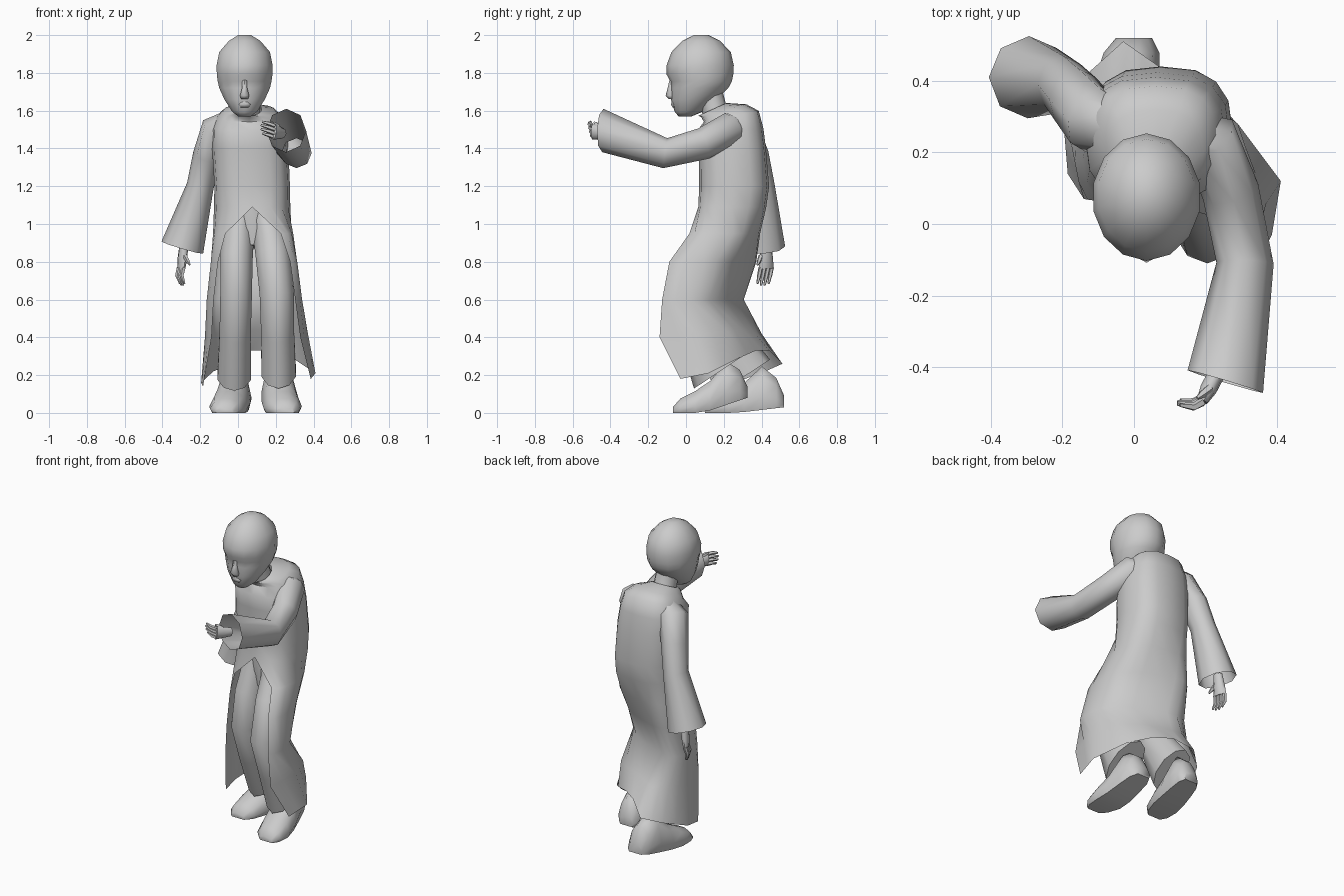
import bpy, bmesh, math
from mathutils import Vector

if "Cube" in bpy.data.objects:
    bpy.data.objects.remove(bpy.data.objects["Cube"], do_unlink=True)

grey = bpy.data.materials.new("plain_grey")
grey.use_nodes = True
grey.diffuse_color = (0.6, 0.6, 0.6, 1)
grey.node_tree.nodes["Principled BSDF"].inputs["Base Color"].default_value = (0.6, 0.6, 0.6, 1)

X, Y, Z = Vector((1, 0, 0)), Vector((0, 1, 0)), Vector((0, 0, 1))


def bend(v, power):
    return math.copysign(abs(v) ** power, v)


def ring(c, u, v, ru, rv, n, power=1.0, gap=None):
    """Points of a rounded section; a gap in degrees opens it around -v."""
    pts = []
    for i in range(n):
        if gap is None:
            a = math.tau * i / n - math.pi / 2
        else:
            g = math.radians(gap)
            a = -math.pi / 2 + g + (math.tau - 2 * g) * i / (n - 1)
        pts.append(c + u * ru * bend(math.cos(a), power) + v * rv * bend(math.sin(a), power))
    return pts


def trace(points):
    """An open section through the points and the middles between them."""
    pts = [Vector(p) for p in points]
    row = [pts[0]]
    for a, b in zip(pts, pts[1:]):
        row += [a.lerp(b, .5), b]
    return row


def skin(name, rings, closed=True, caps=(True, True), angle=60):
    """Join successive rings with quads into one smooth object."""
    bm = bmesh.new()
    rows = [[bm.verts.new(p) for p in r] for r in rings]
    n = len(rows[0])
    for a, b in zip(rows, rows[1:]):
        for i in range(n if closed else n - 1):
            j = (i + 1) % n
            bm.faces.new((a[i], a[j], b[j], b[i]))
    for row, cap in zip((rows[0], rows[-1]), caps):
        if cap:
            bm.faces.new(row)
    bmesh.ops.remove_doubles(bm, verts=bm.verts, dist=0.0005)
    bmesh.ops.recalc_face_normals(bm, faces=bm.faces)
    me = bpy.data.meshes.new(name)
    bm.to_mesh(me)
    bm.free()
    ob = bpy.data.objects.new(name, me)
    bpy.context.collection.objects.link(ob)
    me.materials.append(grey)
    bpy.ops.object.select_all(action="DESELECT")
    ob.select_set(True)
    bpy.context.view_layer.objects.active = ob
    bpy.ops.object.shade_smooth_by_angle(angle=math.radians(angle))


def stack(name, levels, n):
    """Level sections: x, y, z, half width, half depth."""
    skin(name, [ring(Vector((x, y, z)), X, Y, rx, ry, n) for x, y, z, rx, ry in levels])


def tube(name, path, n, ref, caps=(True, True), mouth=None):
    """Sections square to a path: x, y, z, half width, half depth."""
    pts = [Vector(p[:3]) for p in path]
    rings = []
    for i, p in enumerate(path):
        t = (pts[min(i + 1, len(pts) - 1)] - pts[max(i - 1, 0)]).normalized()
        if mouth and i == len(path) - 1:
            t = mouth.normalized()
        u = t.cross(ref).normalized()
        rings.append(ring(pts[i], u, u.cross(t), p[3], p[4], n))
    skin(name, rings, caps=caps)


# Head, nose, lips and neck
stack("head", [
    (.035, -.005, 1.57, .035, .035), (.035, .015, 1.595, .068, .075),
    (.035, .042, 1.66, .11, .122), (.035, .072, 1.72, .138, .152),
    (.035, .08, 1.755, .146, .163), (.035, .074, 1.79, .151, .176),
    (.035, .075, 1.84, .152, .178), (.035, .08, 1.91, .138, .157),
    (.035, .08, 1.97, .085, .1), (.035, .08, 2.0, .035, .04)], 14)
stack("nose", [
    (.035, -.075, 1.663, .022, .018), (.035, -.082, 1.68, .028, .026),
    (.035, -.077, 1.72, .016, .02), (.035, -.075, 1.765, .014, .012)], 6)
stack("lips", [(.035, -.055, 1.618, .025, .016), (.035, -.061, 1.632, .035, .018),
               (.035, -.06, 1.648, .02, .016)], 8)
stack("neck", [(.05, .18, 1.54, .08, .08), (.045, .145, 1.62, .07, .07),
               (.04, .12, 1.7, .07, .075)], 10)

# Coat from collar to hem, closed above the waist and open below:
# x, y, z, half width, half depth, twist, tilt, squareness, opening
coat = [(.045, .14, 1.607, .08, .075, 0, .45, .9, 0), (.06, .2, 1.6, .135, .12, 0, .28, .8, 0),
        (.06, .24, 1.57, .17, .145, 0, .2, .75, 0), (.06, .235, 1.5, .195, .175, 0, .03, .75, 0),
        (.065, .245, 1.4, .202, .178, 0, 0, .75, 0), (.075, .255, 1.2, .2, .185, 0, 0, .75, 0),
        (.075, .245, 1.09, .202, .18, 0, 0, .75, 0), (.08, .2, .95, .212, .185, -.15, 0, .7, 36),
        (.085, .135, .8, .23, .2, -.4, 0, .7, 50), (.087, .085, .6, .253, .17, -.45, 0, .75, 54)]
coat_rows = [ring(Vector((x, y, z)), X + Y * twist, Y + Z * tilt, rx, ry, 17, square, gap)
             for x, y, z, rx, ry, twist, tilt, square, gap in coat]
coat_rows.append(trace([
    (.33, -.14, .4), (.37, .06, .42), (.31, .22, .43), (.2, .3, .44), (.08, .35, .44),
    (-.03, .4, .42), (-.12, .34, .42), (-.175, .22, .4), (-.14, .07, .4)]))
coat_rows.append(trace([
    (.385, -.03, .18), (.41, .12, .21), (.29, .28, .29), (.17, .37, .33), (.07, .44, .33),
    (-.03, .51, .26), (-.13, .42, .22), (-.195, .26, .16), (-.185, .14, .14)]))
skin("coat", coat_rows, closed=False, caps=(False, False))

# Sleeves
tube("left_sleeve", [
    (.13, .25, 1.52, .07, .07), (.21, .235, 1.5, .085, .095), (.27, .09, 1.425, .08, .085),
    (.31, -.11, 1.375, .08, .08), (.255, -.44, 1.495, .11, .115)], 8, Z,
    caps=(True, False), mouth=Vector((-.3, -1, .03)))
tube("right_sleeve", [
    (-.03, .26, 1.55, .06, .07), (-.115, .29, 1.5, .085, .095), (-.165, .35, 1.36, .075, .09),
    (-.2, .39, 1.2, .072, .08), (-.295, .41, .875, .115, .115)], 8, Y, caps=(True, False))

# Trousers, with hems that rise at the back
slant = Vector((0, .55, -.83))
tube("trouser_waist", [(.07, .22, 1.1, .13, .13), (.085, .21, .98, .13, .12),
                       (.085, .2, .88, .1, .1)], 10, Y)
tube("left_trouser", [
    (.135, .22, 1.1, .09, .12), (.17, .17, .95, .095, .12), (.188, .09, .82, .098, .125),
    (.205, .0, .63, .095, .11), (.21, .08, .42, .092, .12), (.215, .18, .22, .096, .165)],
    10, Y, mouth=slant)
tube("right_trouser", [
    (.02, .23, 1.1, .085, .12), (.0, .2, .95, .09, .12), (-.008, .15, .82, .09, .12),
    (-.01, .1, .63, .088, .1), (-.015, .19, .42, .087, .11), (-.02, .32, .2, .093, .15)],
    10, Y, mouth=slant)


# Shoes run from toe to heel, with the heel raised off the ground
def shoe(name, toe, heel, raised):
    rings = []
    for f, w, h in ((0, .05, .03), (.1, .085, .075), (.3, .103, .115), (.5, .1, .155),
                    (.72, .09, .23), (.9, .078, .16), (1, .05, .06)):
        p = toe.lerp(heel, f)
        lift = raised * max(0, f - .4) / .6
        rings.append([p + X * sx * w + Z * (lift + sz * h) for sx, sz in
                      ((-.85, 0), (.85, 0), (1, .3), (.75, .75), (.3, 1),
                       (-.3, 1), (-.75, .75), (-1, .3))])
    skin(name, rings)


shoe("left_shoe", Vector((.25, -.07, 0)), Vector((.2, .325, 0)), .08)
shoe("right_shoe", Vector((-.07, .1, 0)), Vector((.0, .52, 0)), .03)


# Hands: a wrist and palm, four fingers and a thumb
def hand(name, wrist, palm, tip, across, curl):
    axis = (palm - wrist).normalized()
    tube(name + "_palm", [(*wrist, .024, .028), (*wrist.lerp(palm, .6), .024, .038),
                          (*palm, .016, .042)], 8, across)
    for i in range(4):
        base = palm + across * (i - 1.5) * .021 - axis * .005
        end = base + (tip - palm) * (1 - .1 * abs(i - 1.5))
        mid = base.lerp(end, .5) - curl * .012
        tube(name + "_finger", [(*base, .013, .012), (*mid, .012, .011), (*end, .006, .006)],
             5, across)
    base = wrist.lerp(palm, .5) + across * .03
    end = base + axis * .05 + across * .02 + curl * .025
    tube(name + "_thumb", [(*base, .013, .013), (*base.lerp(end, .6), .011, .011),
                           (*end, .005, .005)], 5, curl)


hand("left_hand", Vector((.235, -.41, 1.48)), Vector((.19, -.495, 1.49)),
     Vector((.115, -.505, 1.515)), Vector((0, -.2, 1)).normalized(), Vector((-.5, .8, 0)))
hand("right_hand", Vector((-.285, .425, .9)), Vector((-.3, .425, .765)),
     Vector((-.295, .405, .665)), Vector((.35, -.9, 0)).normalized(), X)
